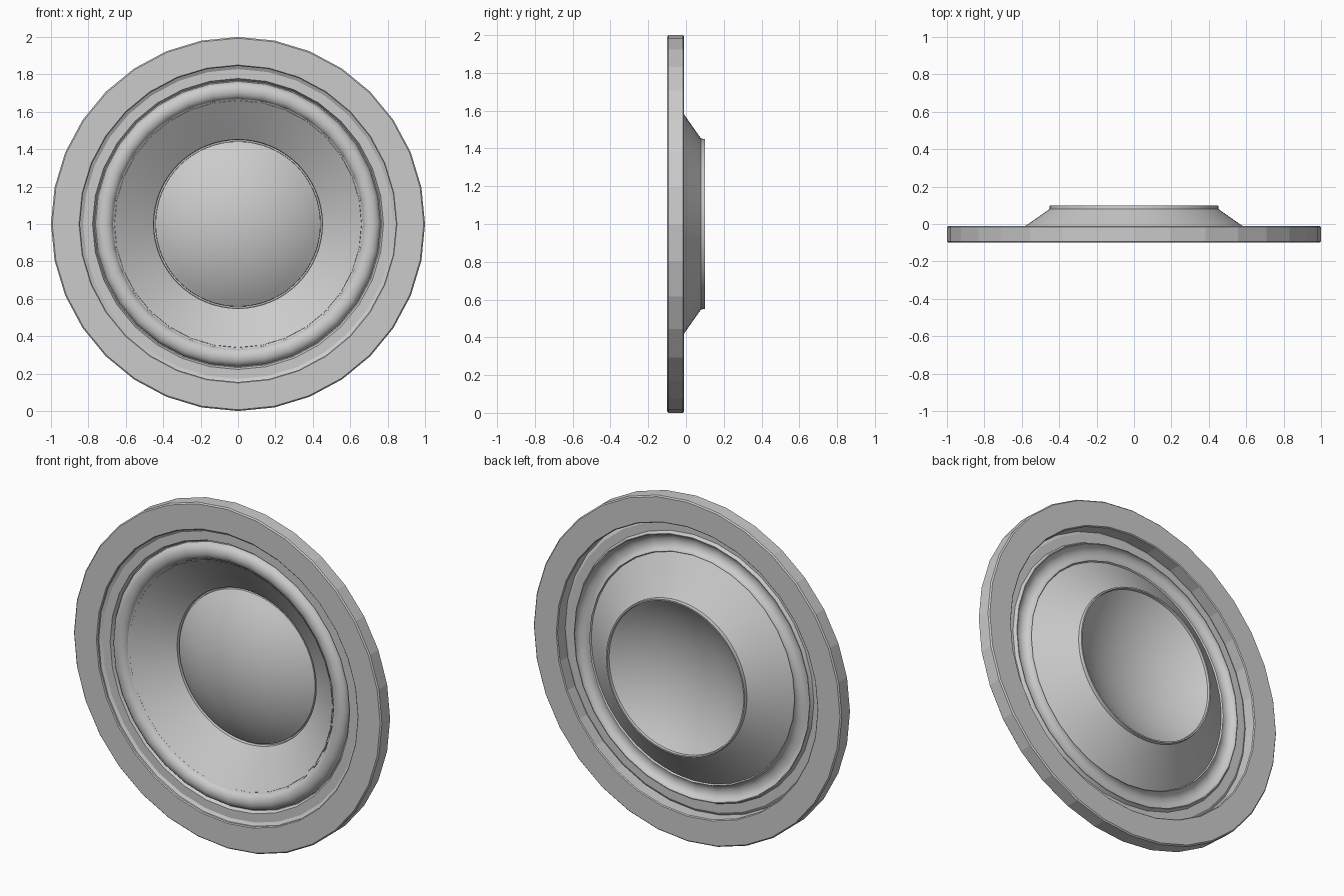
import bpy, bmesh, math

if "Cube" in bpy.data.objects:
    bpy.data.objects.remove(bpy.data.objects["Cube"])


def lathe(name, profile, sides, closed=False, cap_end=False, angle=30):
    """Spin a (radius, y) profile round the speaker axis at z = 1."""
    bm = bmesh.new()
    rings = []
    for r, y in profile:
        if r < 1e-5:
            rings.append([bm.verts.new((0, y, 1))] * sides)
            continue
        rings.append([bm.verts.new((r * math.sin(2 * math.pi * i / sides), y,
                                    1 + r * math.cos(2 * math.pi * i / sides)))
                      for i in range(sides)])
    pairs = list(zip(rings, rings[1:]))
    if closed:
        pairs.append((rings[-1], rings[0]))
    for a, b in pairs:
        for i in range(sides):
            j = (i + 1) % sides
            quad = [a[i], a[j], b[j], b[i]]
            bm.faces.new(list(dict.fromkeys(quad)))
    bmesh.ops.recalc_face_normals(bm, faces=bm.faces)
    me = bpy.data.meshes.new(name)
    bm.to_mesh(me)
    bm.free()
    ob = bpy.data.objects.new(name, me)
    bpy.context.collection.objects.link(ob)
    bpy.ops.object.select_all(action='DESELECT')
    ob.select_set(True)
    bpy.context.view_layer.objects.active = ob
    bpy.ops.object.shade_smooth_by_angle(angle=math.radians(angle))
    return ob


# Mounting rim: flat ring with a tiny chamfer on the outside
lathe("mounting_rim", [(0.845, -0.095), (0.85, -0.1), (0.993, -0.1), (1.0, -0.093),
                       (1.0, -0.017), (0.993, -0.01), (0.85, -0.01), (0.845, -0.015)],
      32, closed=True, angle=9)

# Rubber surround: stepped lip and a half roll bulging to the front
roll = [(0.715 + 0.048 * math.cos(math.pi * k / 10),
         -0.055 - 0.04 * math.sin(math.pi * k / 10)) for k in range(11)]
lathe("surround", [(0.845, -0.085), (0.828, -0.075), (0.778, -0.075), (0.768, -0.055)]
      + roll + [(0.66, -0.066)], 32)

# Cone running back to the voice coil collar
lathe("cone", [(0.668, -0.07), (0.58, -0.01), (0.48, 0.06), (0.452, 0.08)], 64)
lathe("collar", [(0.452, 0.08), (0.45, 0.1), (0.442, 0.1), (0.44, 0.085)], 64)

# Dust cap: shallow dome bulging to the front
R, top = 0.77, math.asin(0.441 / 0.77)
dome = [(R * math.sin(top * k / 10), 0.085 + R * math.cos(top) - R * math.cos(top * k / 10))
        for k in range(10, -1, -1)]
lathe("dust_cap", dome, 64)
